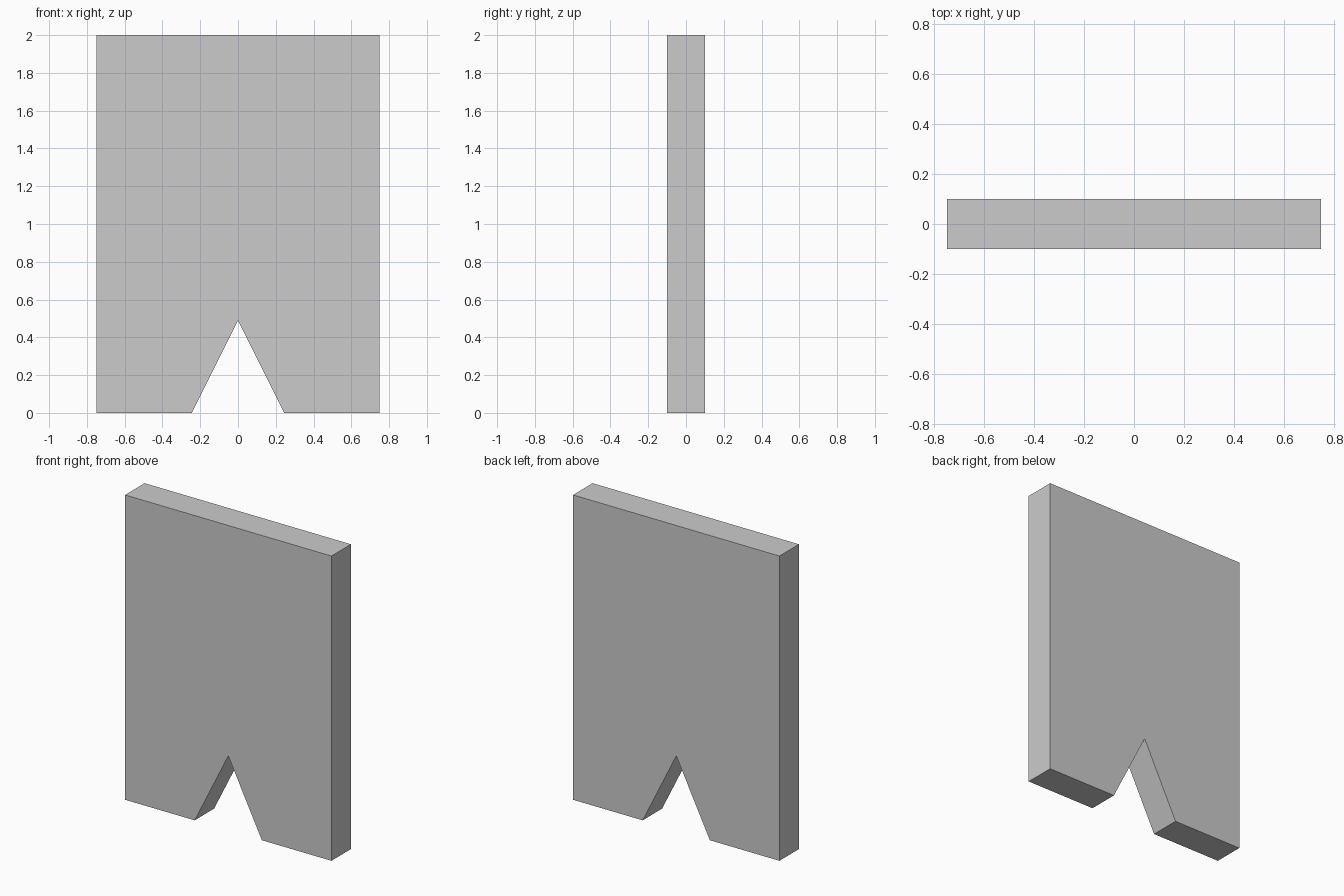
import bpy
import bmesh

if "Cube" in bpy.data.objects:
    bpy.data.objects.remove(bpy.data.objects["Cube"])

HALF_WIDTH, HEIGHT, HALF_DEPTH = 0.749, 2.0, 0.101
NOTCH_HALF, NOTCH_TOP = 0.244, 0.488

# Right half of the front outline, mirrored to close the profile
half = [(NOTCH_HALF, 0), (HALF_WIDTH, 0), (HALF_WIDTH, HEIGHT)]
outline = [(0, NOTCH_TOP)] + half + [(-x, z) for x, z in reversed(half)]

# Notched panel: profile extruded from front to back
bm = bmesh.new()
front = bm.faces.new([bm.verts.new((x, -HALF_DEPTH, z)) for x, z in outline])
result = bmesh.ops.extrude_face_region(bm, geom=[front], use_keep_orig=True)
back = [v for v in result["geom"] if isinstance(v, bmesh.types.BMVert)]
bmesh.ops.translate(bm, verts=back, vec=(0, 2 * HALF_DEPTH, 0))
bmesh.ops.recalc_face_normals(bm, faces=bm.faces)

mesh = bpy.data.meshes.new("notched_panel")
bm.to_mesh(mesh)
bm.free()
panel = bpy.data.objects.new("notched_panel", mesh)
bpy.context.collection.objects.link(panel)
